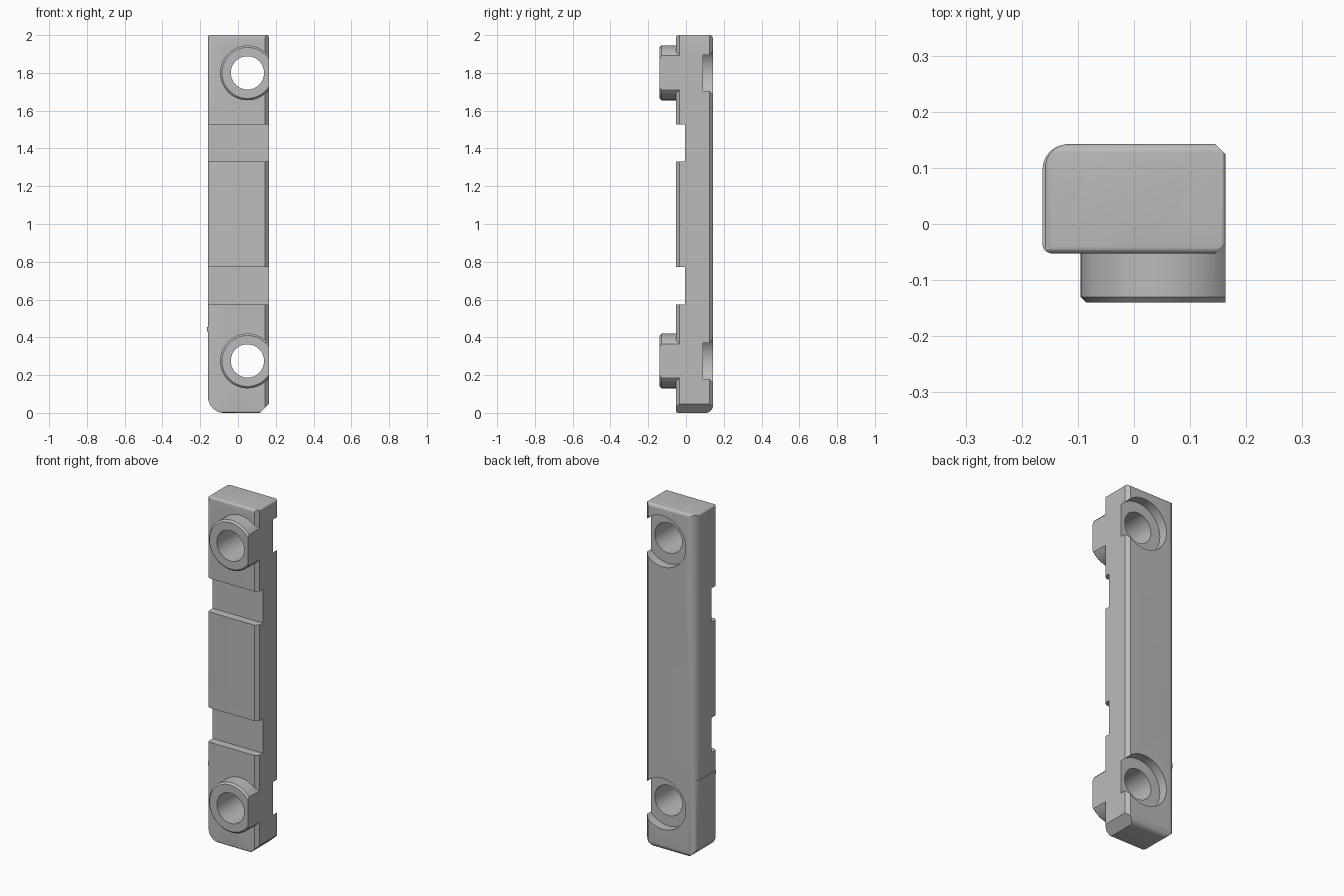
import bpy
import bmesh
from math import cos, sin, pi, tau
from mathutils import Vector

cube = bpy.data.objects.get("Cube")
if cube:
    bpy.data.objects.remove(cube, do_unlink=True)

grey = bpy.data.materials.new("plain grey")
grey.use_nodes = True
COLOUR = (0.5, 0.5, 0.5, 1)
grey.diffuse_color = COLOUR
grey.node_tree.nodes["Principled BSDF"].inputs["Base Color"].default_value = COLOUR

LEFT, RIGHT = -0.159, 0.163
FRONT, BACK = -0.053, 0.143
HOLE_X, HOLE_HEIGHTS = 0.05, (0.275, 1.8)


def rounded_box(a0, b0, a1, b1, corners):
    """Rectangle outline; each corner is (radius, segments), one segment = chamfer."""
    points = [Vector(p) for p in ((a0, b0), (a1, b0), (a1, b1), (a0, b1))]
    outline = []
    for i, (r, n) in enumerate(corners):
        p = points[i]
        if r == 0:
            outline.append(p)
            continue
        u = (points[i - 1] - p).normalized()
        v = (points[(i + 1) % 4] - p).normalized()
        centre = p + (u + v) * r
        for k in range(n + 1):
            t = pi / 2 * k / n
            outline.append(centre - r * (v * cos(t) + u * sin(t)))
    return outline


def circle(a, b, r, n=64):
    return [(a + r * cos(tau * k / n), b + r * sin(tau * k / n)) for k in range(n)]


def prism(name, outline, axis, lo, hi, chamfer=0):
    """Extrude an outline along an axis, optionally chamfering its low end."""
    def place(p, h):
        a, b = p
        return {"x": (h, a, b), "y": (a, h, b), "z": (a, b, h)}[axis]

    bm = bmesh.new()
    rings = [[bm.verts.new(place(p, h)) for p in outline] for h in (lo, hi)]
    low_face = bm.faces.new(rings[0])
    bm.faces.new(rings[1])
    n = len(outline)
    for i in range(n):
        j = (i + 1) % n
        bm.faces.new((rings[0][i], rings[0][j], rings[1][j], rings[1][i]))
    bmesh.ops.recalc_face_normals(bm, faces=bm.faces)
    if chamfer:
        bmesh.ops.bevel(bm, geom=list(low_face.edges), offset=chamfer,
                        segments=1, affect="EDGES")
    mesh = bpy.data.meshes.new(name)
    bm.to_mesh(mesh)
    bm.free()
    mesh.materials.append(grey)
    obj = bpy.data.objects.new(name, mesh)
    bpy.context.collection.objects.link(obj)
    return obj


def combine(target, tool, operation):
    """Apply a boolean and discard the tool."""
    mod = target.modifiers.new("combine", "BOOLEAN")
    mod.operation = operation
    mod.solver = "EXACT"
    mod.object = tool
    bpy.context.view_layer.objects.active = target
    bpy.ops.object.modifier_apply(modifier=mod.name)
    bpy.data.objects.remove(tool, do_unlink=True)


# Bar: the overlap of its plan, front and side outlines
body = prism("mounting_bar", rounded_box(
    LEFT, FRONT, RIGHT, BACK,
    [(0.015, 4), (0.019, 1), (0.019, 1), (0.045, 10)]), "z", 0, 2)
front_shape = prism("front_shape", rounded_box(
    LEFT, 0, RIGHT, 2,
    [(0.085, 12), (0.048, 1), (0.01, 4), (0.012, 4)]), "y", -0.3, 0.3)
combine(body, front_shape, "INTERSECT")
side_shape = prism("side_shape", rounded_box(
    FRONT, 0, BACK, 2,
    [(0.012, 4), (0.04, 8), (0.018, 6), (0.014, 5)]), "x", -0.3, 0.3)
combine(body, side_shape, "INTERSECT")

# Shallow slots across the front
for low, high in ((0.573, 0.773), (1.33, 1.526)):
    slot = prism("slot", rounded_box(-0.3, low, 0.3, high, [(0, 1)] * 4),
                 "y", -0.3, -0.005)
    combine(body, slot, "DIFFERENCE")

# Small ridge around the rounded side
ridge = prism("ridge", rounded_box(
    LEFT - 0.004, FRONT + 0.001, 0, BACK - 0.001,
    [(0.015, 4), (0, 1), (0, 1), (0.045, 10)]), "z", 0.432, 0.455)
combine(body, ridge, "UNION")

# Bosses trimmed flush with the flat side, then bored and counterbored
for z in HOLE_HEIGHTS:
    boss = prism("boss", circle(HOLE_X, z, 0.145), "y", -0.14, 0.05, 0.01)
    trim = prism("trim", rounded_box(RIGHT, -1, 1, 1, [(0, 1)] * 4), "z", -1, 3)
    combine(boss, trim, "DIFFERENCE")
    combine(body, boss, "UNION")
    bore = prism("bore", circle(HOLE_X, z, 0.088), "y", -0.3, 0.3)
    combine(body, bore, "DIFFERENCE")
    recess = prism("recess", circle(HOLE_X, z, 0.148), "y", 0.09, 0.3)
    combine(body, recess, "DIFFERENCE")

bpy.ops.object.select_all(action="DESELECT")
body.select_set(True)
bpy.context.view_layer.objects.active = body
bpy.ops.object.shade_smooth_by_angle(angle=pi / 6)
